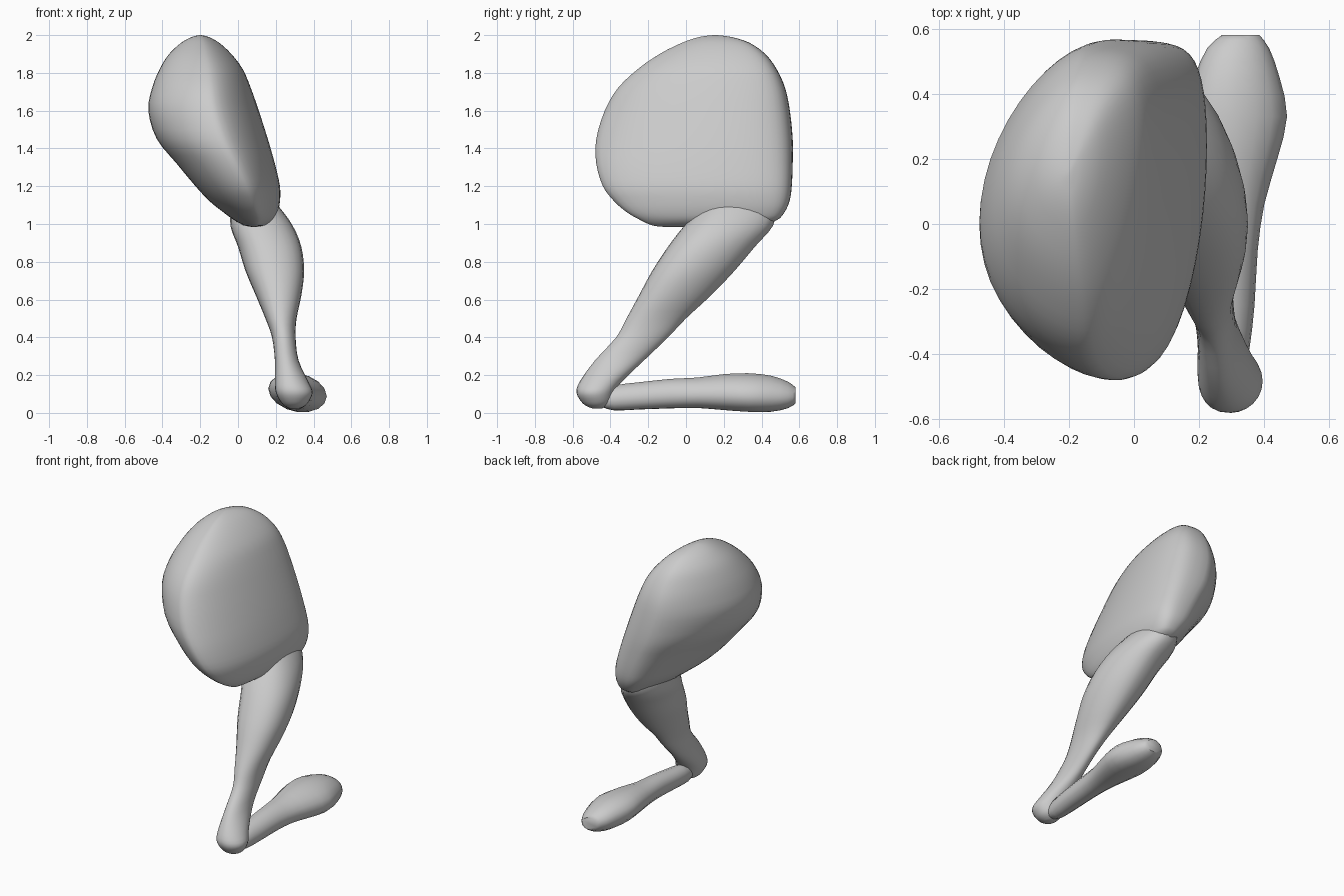
import bpy, bmesh, math

grey = bpy.data.materials.new("grey")
grey.diffuse_color = (0.6, 0.6, 0.6, 1)


def spline(rows, steps):
    """Smoothly fill in sections between the given ones (Catmull-Rom)."""
    out = []
    for i in range(len(rows) - 1):
        p = [rows[max(i - 1, 0)], rows[i], rows[i + 1], rows[min(i + 2, len(rows) - 1)]]
        for k in range(steps):
            t = k / steps
            out.append([0.5 * (2 * b + (c - a) * t + (2 * a - 5 * b + 4 * c - d) * t * t
                               + (3 * b - a - 3 * c + d) * t ** 3)
                        for a, b, c, d in zip(*p)])
    return out + [list(rows[-1])]


def power(v, p):
    return math.copysign(abs(v) ** p, v)


def loft(name, rows, steps, sides, place):
    """Skin oval sections; each row is position, then low/high on both cross axes.
    place(pos, centre a, radius a, centre b, radius b, cos, sin) gives the point."""
    bm = bmesh.new()
    rings = []
    for pos, a0, a1, b0, b1 in spline(rows, steps):
        ring = []
        for k in range(sides):
            t = 2 * math.pi * k / sides
            ring.append(bm.verts.new(place(pos, (a0 + a1) / 2, (a1 - a0) / 2,
                                           (b0 + b1) / 2, (b1 - b0) / 2,
                                           math.cos(t), math.sin(t))))
        rings.append(ring)
    for r, q in zip(rings, rings[1:]):
        for k in range(sides):
            j = (k + 1) % sides
            bm.faces.new((r[k], r[j], q[j], q[k]))
    bm.faces.new(rings[0][::-1])
    bm.faces.new(rings[-1])
    bmesh.ops.recalc_face_normals(bm, faces=bm.faces)
    mesh = bpy.data.meshes.new(name)
    bm.to_mesh(mesh)
    bm.free()
    mesh.materials.append(grey)
    ob = bpy.data.objects.new(name, mesh)
    bpy.context.collection.objects.link(ob)
    bpy.context.view_layer.objects.active = ob
    ob.select_set(True)
    bpy.ops.object.shade_smooth_by_angle(angle=math.radians(50))
    ob.select_set(False)


# Thigh: broad leaning slab, outer side swept back, inner side leaner higher up
def thigh_point(z, cx, rx, cy, ry, c, s):
    if c > 0:
        fullness, sweep = 1.03 - 0.15 * s, 0.36
    else:
        fullness = 0.9 + 0.32 * min(max((z - 1.15) / 0.4, 0), 1)
        sweep = -0.12
    x = cx + rx * (power(c, fullness) + 0.17 * s * s)
    return (x, cy + ry * (s + sweep * c * c), z)


loft("thigh", [
    (0.985, 0.07, 0.10, -0.12, 0.06),
    (0.993, 0.03, 0.15, -0.18, 0.38),
    (1.02, -0.02, 0.19, -0.24, 0.48),
    (1.06, -0.075, 0.21, -0.31, 0.52),
    (1.12, -0.15, 0.222, -0.38, 0.548),
    (1.20, -0.225, 0.222, -0.44, 0.56),
    (1.32, -0.325, 0.195, -0.475, 0.565),
    (1.45, -0.43, 0.158, -0.475, 0.565),
    (1.60, -0.475, 0.11, -0.43, 0.55),
    (1.72, -0.455, 0.068, -0.36, 0.525),
    (1.82, -0.415, 0.025, -0.255, 0.48),
    (1.90, -0.365, -0.035, -0.14, 0.42),
    (1.96, -0.30, -0.10, -0.02, 0.335),
    (1.99, -0.245, -0.155, 0.07, 0.24),
    (2.00, -0.205, -0.195, 0.145, 0.165),
], 3, 48, thigh_point)


# Shin: slanting calf that narrows to a rounded heel, fuller on its inner side
def shin_point(z, cx, rx, cy, ry, c, s):
    sweep = -0.25 * min(z, 1) * c * c if c > 0 else 0
    return (cx + rx * power(c, 1.05 if c > 0 else 0.8), cy + ry * (s + sweep), z)


loft("shin", [
    (0.022, 0.28, 0.32, -0.49, -0.45),
    (0.035, 0.25, 0.35, -0.525, -0.42),
    (0.06, 0.225, 0.375, -0.555, -0.395),
    (0.11, 0.20, 0.395, -0.58, -0.38),
    (0.17, 0.195, 0.37, -0.56, -0.335),
    (0.28, 0.195, 0.32, -0.48, -0.22),
    (0.40, 0.18, 0.305, -0.37, -0.095),
    (0.50, 0.145, 0.31, -0.315, 0.0),
    (0.62, 0.095, 0.335, -0.25, 0.13),
    (0.75, 0.04, 0.35, -0.18, 0.255),
    (0.88, 0.0, 0.335, -0.095, 0.365),
    (0.99, -0.04, 0.29, -0.01, 0.46),
    (1.09, -0.03, 0.218, 0.08, 0.475),
    (1.18, 0.02, 0.13, 0.16, 0.44),
], 3, 24, shin_point)


# Foot: long flat paddle with a blunt end, rolled slightly outwards
def foot_point(y, cx, rx, cz, rz, c, s):
    return (cx + rx * c, y, cz + rz * s - 0.13 * rx * c)


loft("foot", [
    (-0.44, 0.25, 0.34, 0.03, 0.11),
    (-0.38, 0.23, 0.355, 0.013, 0.145),
    (-0.25, 0.22, 0.37, 0.018, 0.162),
    (-0.08, 0.215, 0.38, 0.024, 0.18),
    (0.06, 0.20, 0.40, 0.026, 0.187),
    (0.20, 0.175, 0.44, 0.015, 0.205),
    (0.33, 0.16, 0.47, 0.006, 0.21),
    (0.45, 0.185, 0.447, 0.006, 0.197),
    (0.54, 0.225, 0.415, 0.025, 0.165),
    (0.58, 0.27, 0.385, 0.05, 0.135),
], 2, 16, foot_point)
